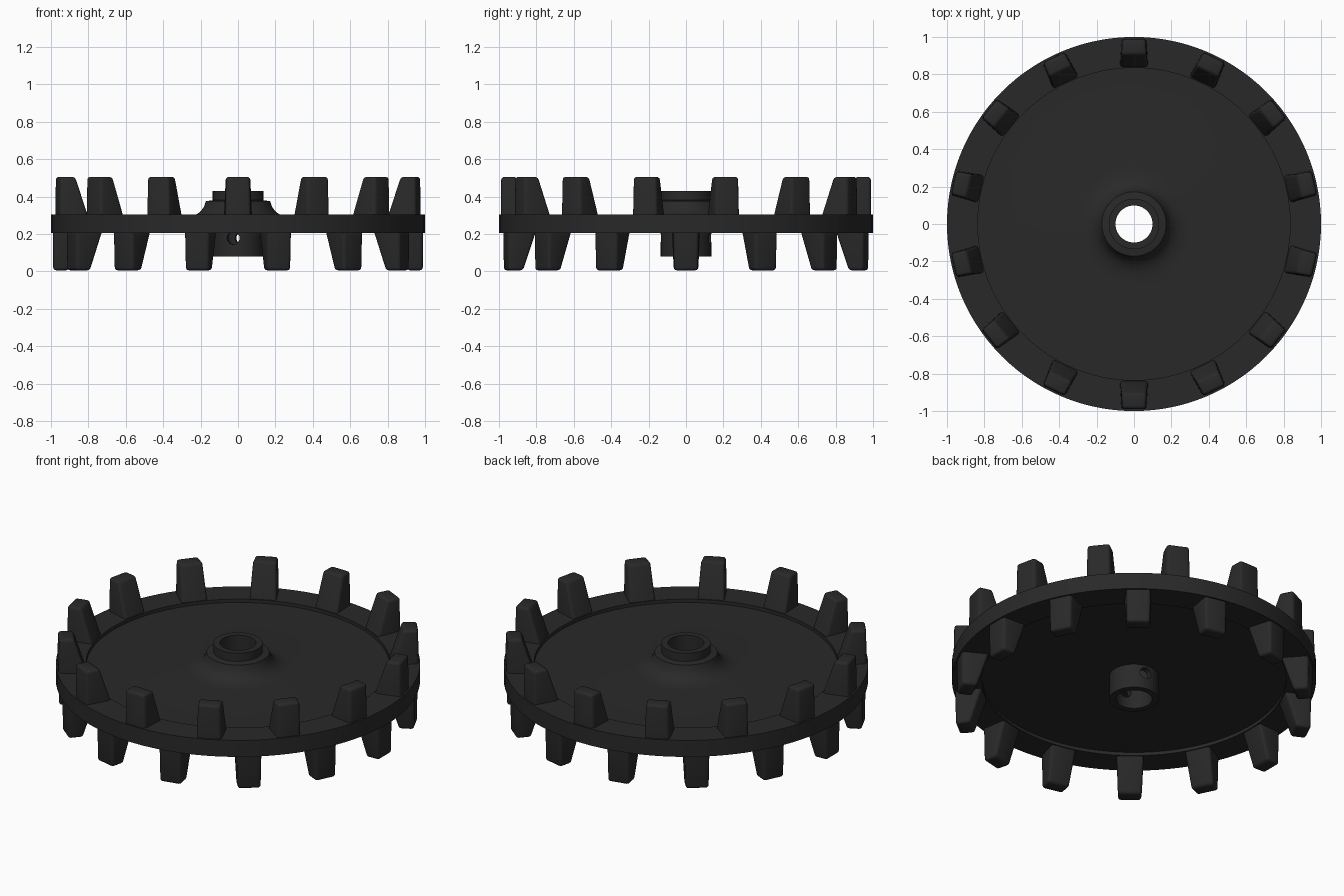
import bpy, bmesh
from math import sin, cos, pi, radians
from mathutils import Matrix

if "Cube" in bpy.data.objects:
    bpy.data.objects.remove(bpy.data.objects["Cube"])

TEETH = 14
MID_Z = 0.255

rubber = bpy.data.materials.new("dark_rubber")
rubber.diffuse_color = (0.022, 0.022, 0.022, 1)
rubber.use_nodes = True
rubber.node_tree.nodes["Principled BSDF"].inputs["Base Color"].default_value = rubber.diffuse_color


def make_object(name, bm, mat=rubber):
    bmesh.ops.recalc_face_normals(bm, faces=bm.faces)
    me = bpy.data.meshes.new(name)
    bm.to_mesh(me)
    bm.free()
    ob = bpy.data.objects.new(name, me)
    bpy.context.collection.objects.link(ob)
    me.materials.append(mat)
    return ob


def activate(ob):
    bpy.ops.object.select_all(action='DESELECT')
    ob.select_set(True)
    bpy.context.view_layer.objects.active = ob


def smooth(ob):
    activate(ob)
    bpy.ops.object.shade_smooth_by_angle(angle=radians(30))


def lathe(name, profile, segs):
    bm = bmesh.new()
    rings = [[bm.verts.new((r * cos(2 * pi * i / segs), r * sin(2 * pi * i / segs), z))
              for r, z in profile] for i in range(segs)]
    n = len(profile)
    for i in range(segs):
        a, b = rings[i], rings[(i + 1) % segs]
        for j in range(n):
            k = (j + 1) % n
            bm.faces.new((a[j], b[j], b[k], a[k]))
    return make_object(name, bm)


# Wheel body: bore, collar, flared shoulder, thin web, thicker rim, lower hub
body = lathe("wheel_body", [
    (0.099, 0.08), (0.099, 0.43), (0.135, 0.43), (0.135, 0.38), (0.172, 0.375),
    (0.182, 0.345), (0.2, 0.32), (0.225, 0.302), (0.26, 0.29), (0.31, 0.285),
    (0.835, 0.285), (0.835, 0.305), (1.0, 0.305), (1.0, 0.205),
    (0.835, 0.205), (0.835, 0.225), (0.135, 0.225), (0.135, 0.08)], 112)

# Cross hole through the lower hub
bm = bmesh.new()
bmesh.ops.create_cone(bm, cap_ends=True, segments=24, radius1=0.034, radius2=0.034,
                      depth=0.4,
                      matrix=Matrix.Translation((0, 0, 0.178))
                      @ Matrix.Rotation(radians(-11), 4, 'Z')
                      @ Matrix.Rotation(pi / 2, 4, 'X'))
cutter = make_object("pin_hole_cutter", bm)
cutter.hide_render = True
mod = body.modifiers.new("pin_hole", 'BOOLEAN')
mod.operation = 'DIFFERENCE'
mod.solver = 'EXACT'
mod.object = cutter
activate(body)
bpy.ops.object.modifier_apply(modifier=mod.name)
bpy.data.objects.remove(cutter)
smooth(body)


# Tapered tooth with rounded edges, rooted inside the rim
def tooth_bmesh():
    bm = bmesh.new()
    base = [(0.835, -0.076), (0.99, -0.067), (0.99, 0.067), (0.835, 0.076)]
    top = [(0.905, -0.066), (0.988, -0.063), (0.988, 0.063), (0.905, 0.066)]
    lo = [bm.verts.new((x, y, 0.035)) for x, y in base]
    hi = [bm.verts.new((x, y, 0.25)) for x, y in top]
    bm.faces.new(lo[::-1])
    bm.faces.new(hi)
    for i in range(4):
        j = (i + 1) % 4
        bm.faces.new((lo[i], lo[j], hi[j], hi[i]))
    edges = [e for e in bm.edges if any(v in hi for v in e.verts)]
    bmesh.ops.bevel(bm, geom=edges, offset=0.016, segments=3, profile=0.5,
                    affect='EDGES')
    return bm


# Upper teeth at half-pitch offset from the lower teeth
step = 2 * pi / TEETH
for side, flip, phase in (("upper", 1, step / 2), ("lower", -1, 0)):
    bm = tooth_bmesh()
    for v in bm.verts:
        v.co.z *= flip
    proto = make_object(side + "_tooth_1", bm)
    smooth(proto)
    for i in range(TEETH):
        ob = proto
        if i:
            ob = proto.copy()
            ob.name = f"{side}_tooth_{i + 1}"
            bpy.context.collection.objects.link(ob)
        ob.location.z = MID_Z
        ob.rotation_euler.z = phase + i * step
